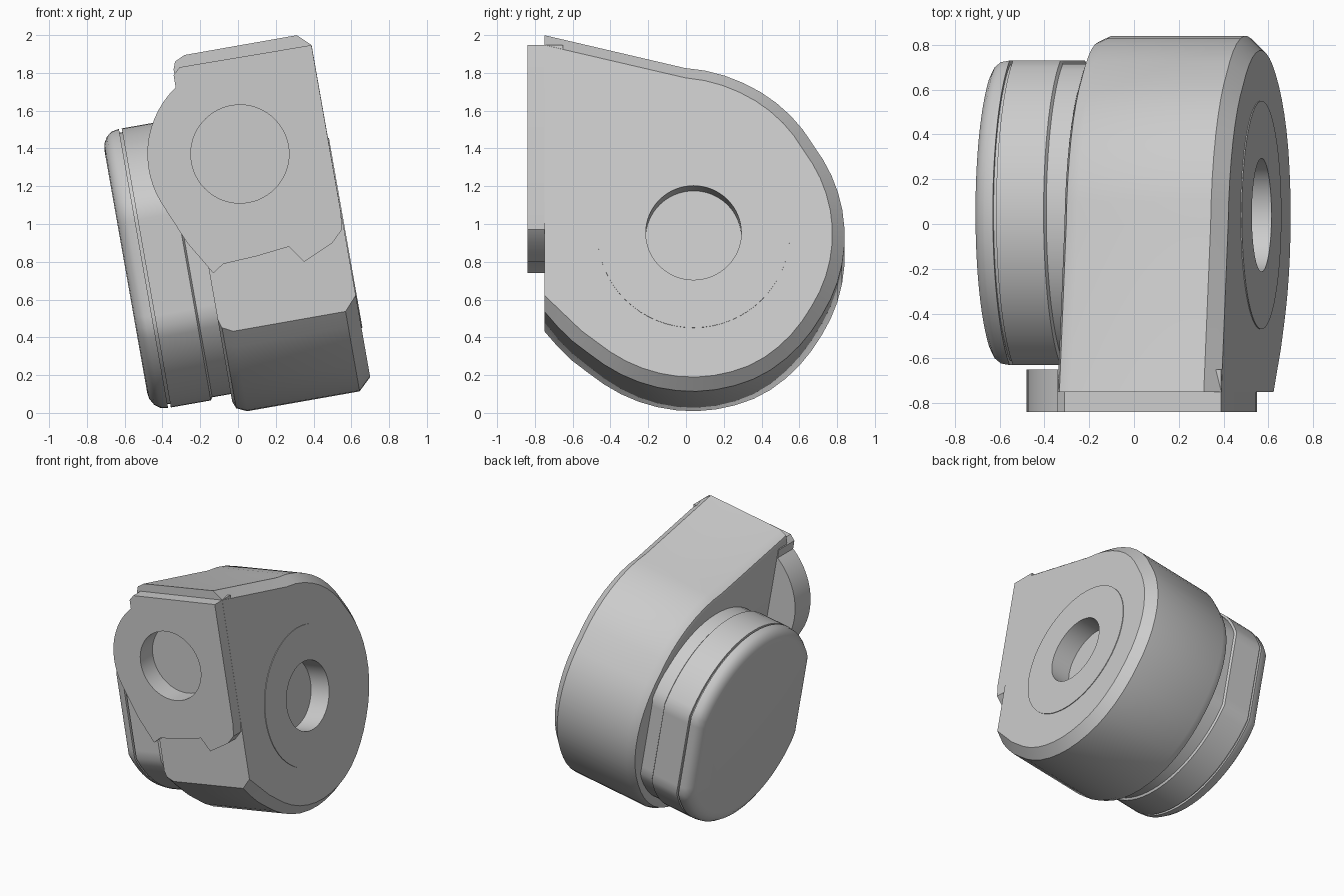
import bpy, bmesh, math
from math import cos, sin, radians
from mathutils import Matrix

cube = bpy.data.objects.get("Cube")
if cube:
    bpy.data.objects.remove(cube)

TILT = Matrix.Rotation(radians(-10), 4, 'Y')   # the whole blower leans sideways
AXIS_Y, AXIS_Z = 0.04, 0.84                    # fan axis, running along x
FRONT = -0.75                                  # cut-off front of the scroll

grey = bpy.data.materials.new("light grey")
grey.use_nodes = True
grey.diffuse_color = (0.6, 0.6, 0.6, 1)
grey.node_tree.nodes["Principled BSDF"].inputs["Base Color"].default_value = (0.6, 0.6, 0.6, 1)


def loft(name, rings):
    """Skin matching rings of 3D points and close both ends."""
    bm = bmesh.new()
    loops = [[bm.verts.new(p) for p in ring] for ring in rings]
    n = len(loops[0])
    for a, b in zip(loops, loops[1:]):
        for i in range(n):
            j = (i + 1) % n
            bm.faces.new((a[i], a[j], b[j], b[i]))
    bm.faces.new(loops[0])
    bm.faces.new(loops[-1])
    bmesh.ops.recalc_face_normals(bm, faces=bm.faces)
    bm.transform(TILT)
    mesh = bpy.data.meshes.new(name)
    bm.to_mesh(mesh)
    bm.free()
    mesh.materials.append(grey)
    ob = bpy.data.objects.new(name, mesh)
    bpy.context.collection.objects.link(ob)
    return ob


def circle(r, cx, cy, n=64):
    return [(cx + r * cos(math.tau * i / n), cy + r * sin(math.tau * i / n)) for i in range(n)]


def along_x(outline, x):
    return [(x, y, z) for y, z in outline]


def along_y(outline, y):
    return [(x, y, z) for x, z in outline]


def cut(ob, cutter):
    mod = ob.modifiers.new("recess", 'BOOLEAN')
    mod.operation = 'DIFFERENCE'
    mod.solver = 'EXACT'
    mod.object = cutter
    bpy.context.view_layer.objects.active = ob
    bpy.ops.object.modifier_apply(modifier=mod.name)


# Scroll housing: growing radius, straight throat towards the front
RADII = [(-152, .89), (-130, .85), (-90, .85), (-65, .845), (-35, .81),
         (0, .80), (36, .79), (72, .85), (93, .89)]


def scroll_radius(a):
    for (a0, r0), (a1, r1) in zip(RADII, RADII[1:]):
        if a <= a1:
            return r0 + (r1 - r0) * (a - a0) / (a1 - a0)
    return RADII[-1][1]


def scroll(inset):
    pts = [(FRONT, 0.43 + inset * 1.15)]
    for a in range(-145, 94, 7):
        r = scroll_radius(a) - inset
        pts.append((AXIS_Y + r * cos(radians(a)), 0.85 + r * sin(radians(a))))
    pts.append((FRONT, 1.915 - inset))
    return pts


housing = loft("scroll_housing", [along_x(scroll(i), x) for x, i in
               [(-.02, .065), (-.005, .025), (.05, 0), (.654, 0), (.722, .065)]])

# Outlet flange with a rounded lobe on one side
HOLE_X, HOLE_Z = 0.248, 1.348
outline = [(HOLE_X + .49 * cos(radians(a)), HOLE_Z + .49 * sin(radians(a)))
           for a in range(124, 206, 6)]
outline += [(-.109, .934), (0, .751), (.06, .79), (.243, .80), (.419, .82),
            (.484, .727), (.649, .80), (.71, .86), (.721, .95), (.721, 1.85),
            (.013, 1.856), (-.025, 1.82)]
flange = loft("outlet_flange", [along_y(outline, y) for y in (-.84, -.65)])

# Shallow round cover on the fan side
cover = loft("side_cover", [along_x(circle(.51, AXIS_Y, AXIS_Z), x) for x in (.70, .727)])

# Round recesses in the side and in the outlet
inlet_cutter = loft("inlet_cutter", [along_x(circle(.253, AXIS_Y, AXIS_Z), x) for x in (.57, .9)])
outlet_cutter = loft("outlet_cutter", [along_y(circle(.26, HOLE_X, HOLE_Z), y) for y in (-1, -.69)])
for ob, cutter in [(housing, inlet_cutter), (housing, outlet_cutter),
                   (flange, outlet_cutter), (cover, inlet_cutter)]:
    cut(ob, cutter)
for cutter in (inlet_cutter, outlet_cutter):
    bpy.data.objects.remove(cutter)


# Motor: round drum with flats at front and back
def drum(inset):
    flat = .68 - inset
    return [(.05 + max(-flat, min(flat, y)), AXIS_Z + z)
            for y, z in circle(.75 - inset, 0, 0, 72)]


motor = loft("motor_body", [along_x(drum(i), x) for x, i in
             [(-.37, .02), (-.345, .02), (-.345, 0), (-.13, 0), (-.12, .015), (.02, .015)]])
cap = loft("motor_cap", [along_x(drum(i), x) for x, i in
           [(-.455, .10), (-.45, .065), (-.43, .03), (-.40, .007), (-.36, 0)]])

# Smooth the curves, keep the edges sharp
bpy.ops.object.select_all(action='DESELECT')
for ob in (housing, flange, cover, motor, cap):
    ob.select_set(True)
bpy.context.view_layer.objects.active = housing
bpy.ops.object.shade_smooth_by_angle(angle=radians(30))
